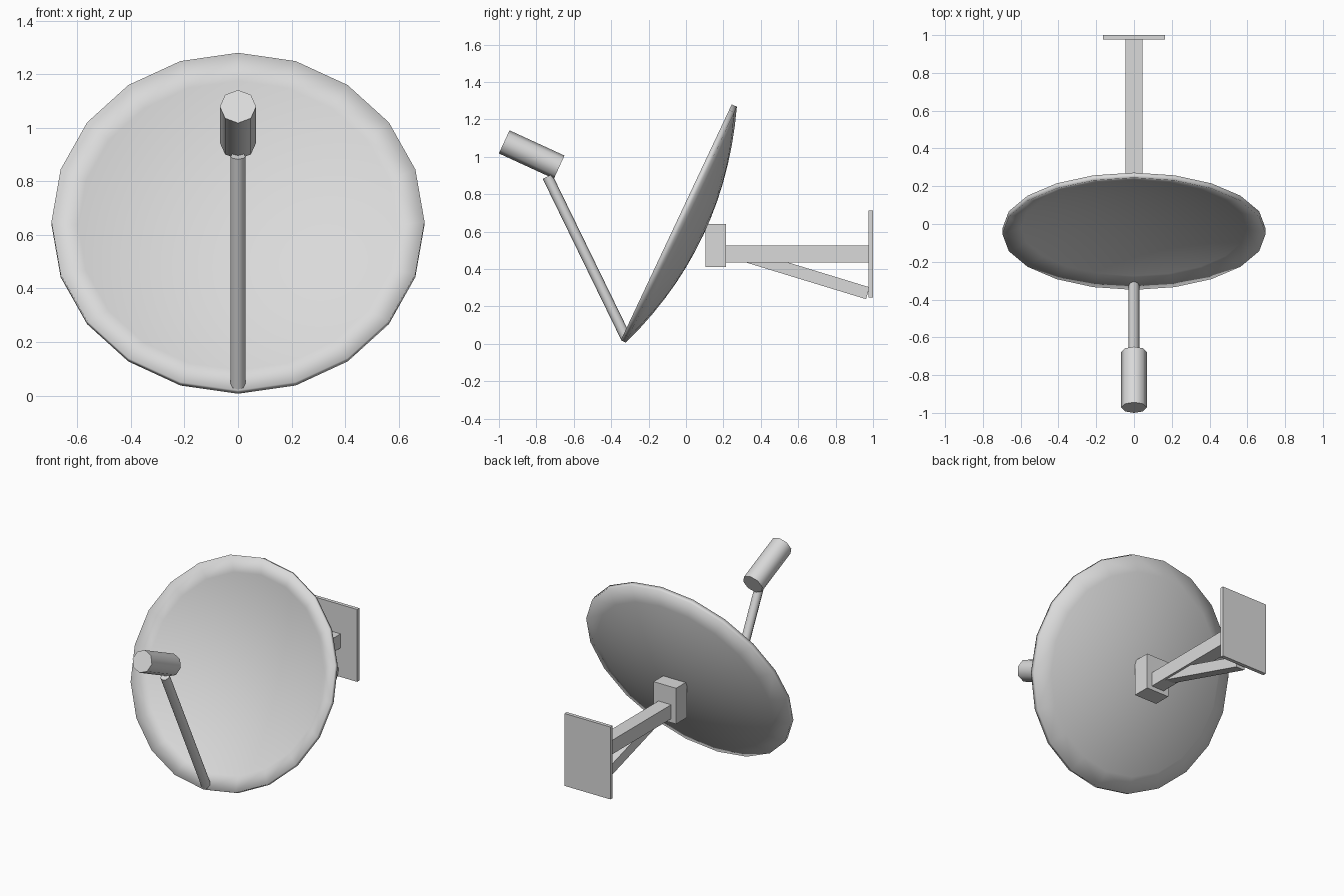
import bpy, bmesh, math
from mathutils import Vector, Matrix

if "Cube" in bpy.data.objects:
    bpy.data.objects.remove(bpy.data.objects["Cube"])

grey = bpy.data.materials.new("light grey metal")
grey.diffuse_color = (0.7, 0.7, 0.7, 1)
grey.use_nodes = True
grey.node_tree.nodes["Principled BSDF"].inputs["Base Color"].default_value = grey.diffuse_color


def finish(bm, name, smooth_angle=None):
    bmesh.ops.recalc_face_normals(bm, faces=bm.faces)
    me = bpy.data.meshes.new(name)
    bm.to_mesh(me)
    bm.free()
    me.materials.append(grey)
    ob = bpy.data.objects.new(name, me)
    bpy.context.collection.objects.link(ob)
    if smooth_angle:
        bpy.ops.object.select_all(action='DESELECT')
        ob.select_set(True)
        bpy.context.view_layer.objects.active = ob
        bpy.ops.object.shade_smooth_by_angle(angle=math.radians(smooth_angle))
    return ob


def box(name, lo, hi):
    bm = bmesh.new()
    lo, hi = Vector(lo), Vector(hi)
    bmesh.ops.create_cube(bm, size=1)
    bmesh.ops.transform(bm, verts=bm.verts,
                        matrix=Matrix.Translation((lo + hi) / 2) @ Matrix.Diagonal((*(hi - lo), 1)))
    return finish(bm, name)


def rod(name, a, b, r, sides=8):
    # cylinder between two points on the centre plane
    a, b = Vector(a), Vector(b)
    d = b - a
    z = d.normalized()
    x = Vector((1, 0, 0))
    rot = Matrix((x, z.cross(x), z)).transposed().to_4x4()
    bm = bmesh.new()
    bmesh.ops.create_cone(bm, cap_ends=True, segments=sides, radius1=r, radius2=r, depth=d.length)
    bmesh.ops.transform(bm, verts=bm.verts, matrix=Matrix.Translation((a + b) / 2) @ rot)
    return finish(bm, name, 50)


# Dish: a shallow bowl of 20 sides with a 0.03 thick wall
SIDES, R, RINGS = 20, 0.697, 7
tilt = math.radians(25.2)
right = Vector((1, 0, 0))
up = Vector((0, math.sin(tilt), math.cos(tilt)))
back = Vector((0, math.cos(tilt), -math.sin(tilt)))
centre = Vector((0, -0.052, 0.65))
bm = bmesh.new()


def shell(offset):
    pole = bm.verts.new(centre + back * (0.13 + offset))
    rings = []
    for k in range(1, RINGS + 1):
        u = k / RINGS
        ring = []
        for i in range(SIDES):
            a = 2 * math.pi * i / SIDES
            ring.append(bm.verts.new(centre + back * (0.13 * (1 - u * u) + offset)
                                     + (right * math.sin(a) + up * math.cos(a)) * R * u))
        rings.append(ring)
    for i in range(SIDES):
        j = (i + 1) % SIDES
        bm.faces.new((pole, rings[0][i], rings[0][j]))
        for p, q in zip(rings, rings[1:]):
            bm.faces.new((p[i], q[i], q[j], p[j]))
    return rings[-1]


inner, outer = shell(0), shell(0.03)
for i in range(SIDES):
    j = (i + 1) % SIDES
    bm.faces.new((inner[i], outer[i], outer[j], inner[j]))
finish(bm, "dish", 179)

# Feed arm and receiver
rod("feed_arm", (0, -0.322, 0.035), (0, -0.741, 0.895), 0.028)
rod("receiver", (0, -0.678, 0.945), (0, -0.972, 1.08), 0.068)

# Wall mount
box("dish_bracket", (-0.08, 0.105, 0.41), (0.08, 0.215, 0.64))
box("mount_beam", (-0.045, 0.2, 0.435), (0.045, 0.98, 0.525))
box("wall_plate", (-0.163, 0.977, 0.248), (0.163, 1.0, 0.713))

# Sloping brace under the beam
a, b = Vector((0, 0.32, 0.47)), Vector((0, 0.972, 0.271))
brace = box("mount_brace", (-0.03, -(b - a).length / 2, -0.033), (0.03, (b - a).length / 2, 0.033))
brace.location = (a + b) / 2
brace.rotation_euler.x = math.atan2(b.z - a.z, b.y - a.y)
